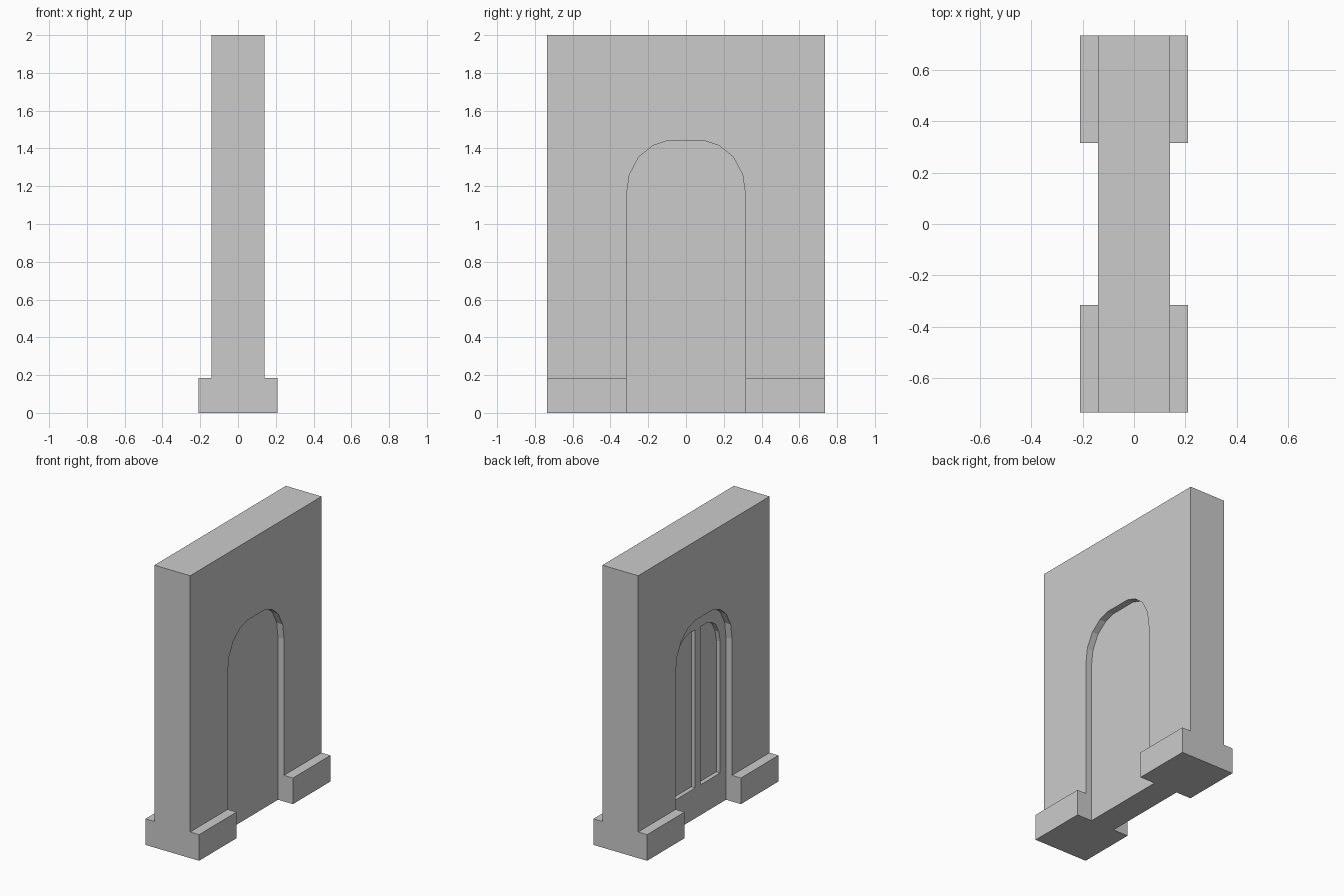
import bpy, bmesh
from mathutils import Vector

if "Cube" in bpy.data.objects:
    bpy.data.objects.remove(bpy.data.objects["Cube"])


def prism(name, points, offset):
    """Extrude a closed 3D outline along an offset vector."""
    bm = bmesh.new()
    face = bm.faces.new([bm.verts.new(p) for p in points])
    ext = bmesh.ops.extrude_face_region(bm, geom=[face])
    verts = [v for v in ext["geom"] if isinstance(v, bmesh.types.BMVert)]
    bmesh.ops.translate(bm, verts=verts, vec=Vector(offset))
    bmesh.ops.recalc_face_normals(bm, faces=bm.faces[:])
    mesh = bpy.data.meshes.new(name)
    bm.to_mesh(mesh)
    bm.free()
    obj = bpy.data.objects.new(name, mesh)
    bpy.context.collection.objects.link(obj)
    return obj


def cut(target, outline, x0, x1):
    """Cut a (y, z) outline out of the target between x0 and x1."""
    cutter = prism("cutter", [(x0, y, z) for y, z in outline], (x1 - x0, 0, 0))
    cutter.hide_render = True
    mod = target.modifiers.new("cut", 'BOOLEAN')
    mod.operation = 'DIFFERENCE'
    mod.solver = 'EXACT'
    mod.object = cutter
    bpy.context.view_layer.objects.active = target
    bpy.ops.object.modifier_apply(modifier=mod.name)
    bpy.data.objects.remove(cutter)


WALL, PLINTH, DOOR, PANEL = 0.14, 0.21, 0.093, 0.063   # half thicknesses
LENGTH, PLINTH_H = 0.735, 0.185

# wall and plinth: inverted T profile run along y
half = [(PLINTH, 0), (PLINTH, PLINTH_H), (WALL, PLINTH_H), (WALL, 2)]
profile = half + [(-x, z) for x, z in reversed(half)]
wall = prism("arched_wall_with_door", [(x, -LENGTH, z) for x, z in profile],
             (0, 2 * LENGTH, 0))

# arched recess on both sides, leaving the door slab in the middle
side = [(0.315, -0.1), (0.315, 1.15), (0.30, 1.26), (0.25, 1.355),
        (0.175, 1.415), (0.10, 1.44)]
arch = side + [(-y, z) for y, z in reversed(side)]
cut(wall, arch, DOOR, 0.4)
cut(wall, arch, -0.4, -DOOR)

# two sunken door panels on the -x side
panel = [(0.03, 0.215), (0.25, 0.215), (0.25, 1.145), (0.235, 1.22),
         (0.20, 1.285), (0.15, 1.32), (0.10, 1.335), (0.03, 1.335)]
for s in (1, -1):
    cut(wall, [(s * y, z) for y, z in panel], -0.4, -PANEL)
